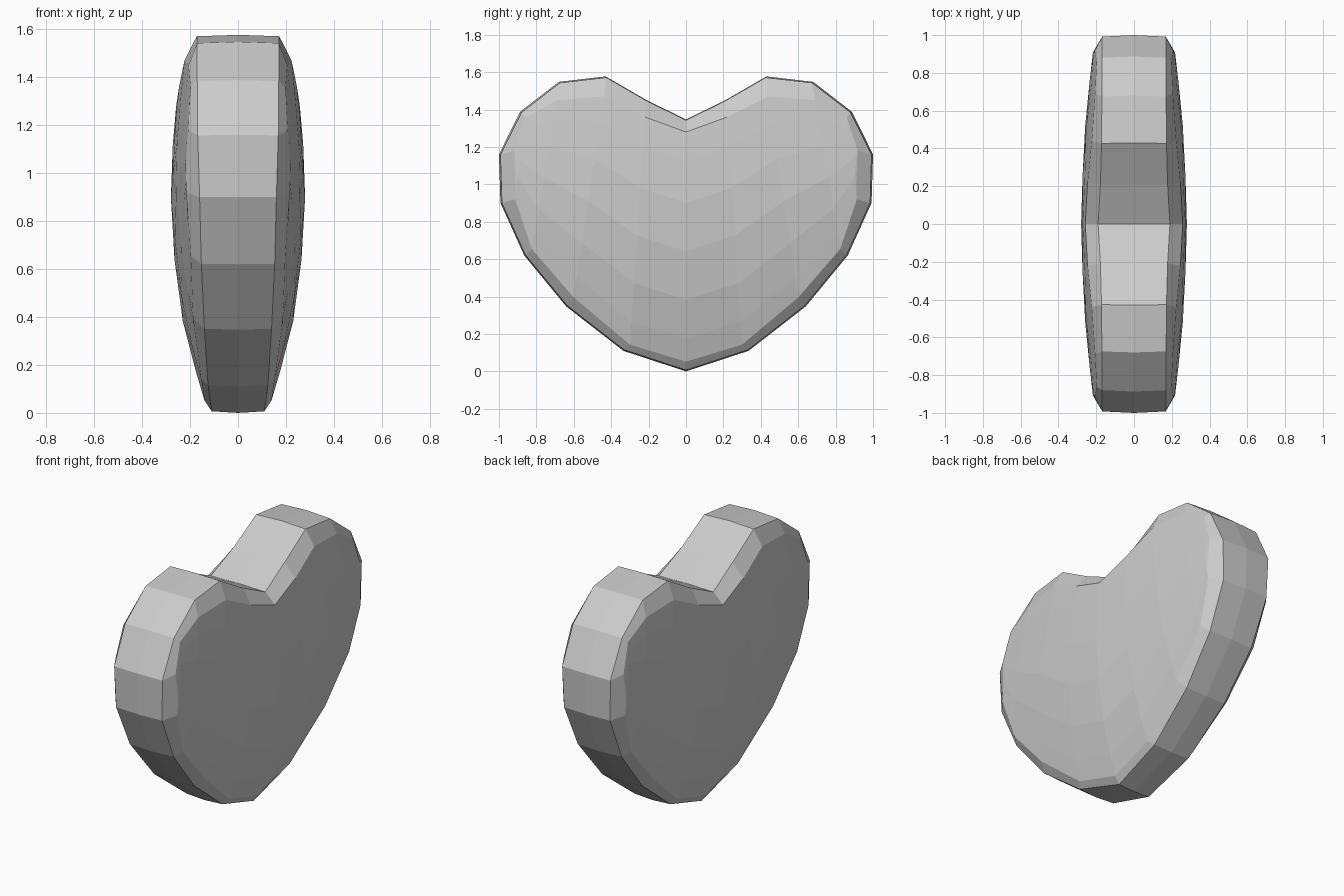
import bpy, bmesh

if "Cube" in bpy.data.objects:
    bpy.data.objects.remove(bpy.data.objects["Cube"])

# Half heart outline (y, z) from notch to bottom tip, and half width of the rim there
outer = [(0, 1.347), (.21, 1.45), (.43, 1.577), (.68, 1.548), (.887, 1.388), (1.0, 1.16),
         (.992, .90), (.865, .62), (.64, .347), (.335, .11), (0, 0)]
rim_x = [.19, .178, .172, .17, .17, .168, .16, .153, .14, .125, .11]
# Inner outline where the chamfer meets the pillowed face
inner = [(0, 1.28), (.22, 1.36), (.44, 1.47), (.69, 1.45), (.86, 1.357), (.918, 1.18),
         (.913, .92), (.825, .655), (.60, .395), (.30, .143), (0, .052)]
# Half thickness along the centre line (z, x)
belly = [(0, .125), (.052, .14), (.17, .175), (.38, .23), (.64, .265), (.9, .28),
         (1.12, .272), (1.28, .258), (1.48, .236)]


def face_x(y, z):
    for (z0, a), (z1, b) in zip(belly, belly[1:]):
        if z <= z1:
            break
    x = a + (b - a) * (z - z0) / (z1 - z0)
    return x - (.07 + .09 * max(0, 1 - z)) * y * y


bm = bmesh.new()


def strip(a, b):
    for i in range(len(a) - 1):
        vs = list(dict.fromkeys([a[i], a[i + 1], b[i + 1], b[i]]))
        if len(vs) > 2:
            bm.faces.new(vs)


# Rim and chamfer
mid = [bm.verts.new((0, y, z)) for y, z in outer]
crease = [bm.verts.new((x, y * .992, .85 + (z - .85) * .992)) for (y, z), x in zip(outer, rim_x)]
edge = [bm.verts.new((face_x(y, z), y, z)) for y, z in inner]
strip(mid, crease)
strip(crease, edge)

# Pillowed face: columns joining upper outline points to lower ones
steps = [.13, .31, .52, .73, .90]
cols = []
for i in range(5):
    (y0, z0), (y1, z1) = inner[i], inner[10 - i]
    col = [edge[i]]
    for t in steps:
        y, z = y0 + (y1 - y0) * t, z0 + (z1 - z0) * t
        col.append(bm.verts.new((face_x(y, z), y, z)))
    cols.append(col + [edge[10 - i]])
cols.append([edge[5]] * len(cols[0]))
for a, b in zip(cols, cols[1:]):
    strip(a, b)

bmesh.ops.recalc_face_normals(bm, faces=bm.faces)
if sum(f.normal.x * f.calc_area() for f in bm.faces) < 0:
    bmesh.ops.reverse_faces(bm, faces=bm.faces)
mesh = bpy.data.meshes.new("heart")
bm.to_mesh(mesh)
bm.free()
heart = bpy.data.objects.new("heart", mesh)
bpy.context.collection.objects.link(heart)

# Mirror the quarter to both sides
m = heart.modifiers.new("mirror", 'MIRROR')
m.use_axis = (True, True, False)
m.use_clip = True
m.merge_threshold = .001
